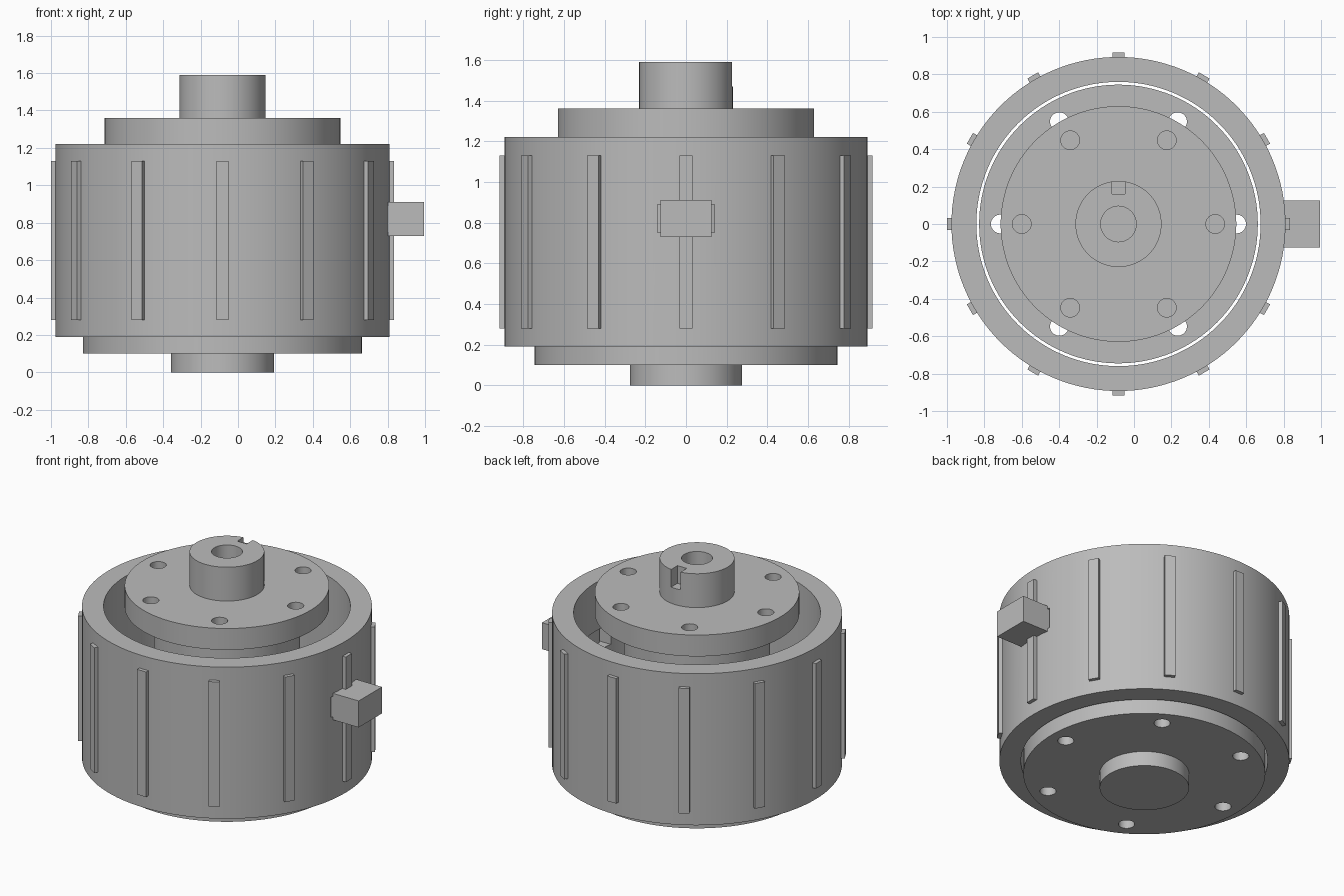
import bpy, bmesh, math
from mathutils import Matrix, Vector

if "Cube" in bpy.data.objects:
    bpy.data.objects.remove(bpy.data.objects["Cube"], do_unlink=True)

AXIS_X = -0.083   # the drum's axis sits off centre because of the side connector
SIDES = 128

grey = bpy.data.materials.new("machined grey")
grey.use_nodes = True
grey.diffuse_color = (0.5, 0.5, 0.5, 1)
grey.node_tree.nodes["Principled BSDF"].inputs["Base Color"].default_value = (0.5, 0.5, 0.5, 1)


def make_object(name, bm):
    bmesh.ops.recalc_face_normals(bm, faces=bm.faces)
    mesh = bpy.data.meshes.new(name)
    bm.to_mesh(mesh)
    bm.free()
    mesh.materials.append(grey)
    obj = bpy.data.objects.new(name, mesh)
    obj.location.x = AXIS_X
    bpy.context.collection.objects.link(obj)
    return obj


def lathe(name, profile, closed=False):
    """Revolve (radius, height) points around the drum axis."""
    bm = bmesh.new()
    verts = [bm.verts.new((r, 0, z)) for r, z in profile]
    pairs = list(zip(verts, verts[1:]))
    if closed:
        pairs.append((verts[-1], verts[0]))
    edges = [bm.edges.new(p) for p in pairs]
    bmesh.ops.spin(bm, geom=verts + edges, cent=(0, 0, 0), axis=(0, 0, 1),
                   angle=math.tau, steps=SIDES)
    bmesh.ops.remove_doubles(bm, verts=bm.verts, dist=0.0005)
    return make_object(name, bm)


def add_box(bm, low, high, turn=0):
    low, high = Vector(low), Vector(high)
    matrix = (Matrix.Rotation(turn, 4, 'Z') @ Matrix.Translation((low + high) / 2)
              @ Matrix.Diagonal((*(high - low), 1)))
    bmesh.ops.create_cube(bm, size=1, matrix=matrix)


def box(name, low, high):
    bm = bmesh.new()
    add_box(bm, low, high)
    return make_object(name, bm)


def hole_ring(name, ring_radius, z0, z1):
    """Six round cutters on a bolt circle."""
    bm = bmesh.new()
    for i in range(6):
        a = i * math.tau / 6
        place = Matrix.Translation((ring_radius * math.cos(a), ring_radius * math.sin(a), (z0 + z1) / 2))
        bmesh.ops.create_cone(bm, cap_ends=True, segments=32, radius1=0.05, radius2=0.05,
                              depth=z1 - z0, matrix=place)
    return make_object(name, bm)


def cut(target, cutter):
    cutter.hide_render = True
    mod = target.modifiers.new("cut", 'BOOLEAN')
    mod.operation = 'DIFFERENCE'
    mod.solver = 'EXACT'
    mod.object = cutter
    bpy.context.view_layer.objects.active = target
    bpy.ops.object.modifier_apply(modifier=mod.name)
    bpy.data.objects.remove(cutter, do_unlink=True)


# Outer housing: an open tube with a window for the connector
housing = lathe("housing", [(0.76, 0.19), (0.893, 0.19), (0.893, 1.22), (0.76, 1.22)], closed=True)
cut(housing, box("window_cutter", (0.6, -0.14, 0.75), (1.0, 0.14, 0.89)))

# Bottom plate with its boss and bolt holes
bottom_plate = lathe("bottom_plate", [(0, 0), (0.275, 0), (0.275, 0.1), (0.745, 0.1),
                                      (0.745, 0.245), (0, 0.245)])
cut(bottom_plate, hole_ring("plate_hole_cutter", 0.632, 0.05, 0.3))

# Top flange, bored hub and inner core
top_flange = lathe("top_flange", [(0, 0.245), (0.45, 0.245), (0.45, 1.215), (0.63, 1.215),
                                  (0.63, 1.36), (0.23, 1.36), (0.23, 1.59), (0.095, 1.59),
                                  (0.095, 1.1), (0, 1.1)])
cut(top_flange, hole_ring("flange_hole_cutter", 0.517, 1.15, 1.4))
cut(top_flange, box("keyway_cutter", (-0.035, 0.16, 1.47), (0.035, 0.3, 1.7)))

# Raised ribs around the housing
bm = bmesh.new()
for i in range(12):
    add_box(bm, (0.875, -0.033, 0.28), (0.917, 0.033, 1.13), i * math.tau / 12)
make_object("ribs", bm)

# Side connector block
box("connector", (0.82, -0.125, 0.73), (1.078, 0.125, 0.91))

# Smooth round walls, sharp rims
for obj in (housing, bottom_plate, top_flange):
    bpy.ops.object.select_all(action='DESELECT')
    obj.select_set(True)
    bpy.context.view_layer.objects.active = obj
    bpy.ops.object.shade_smooth_by_angle(angle=math.radians(30))
